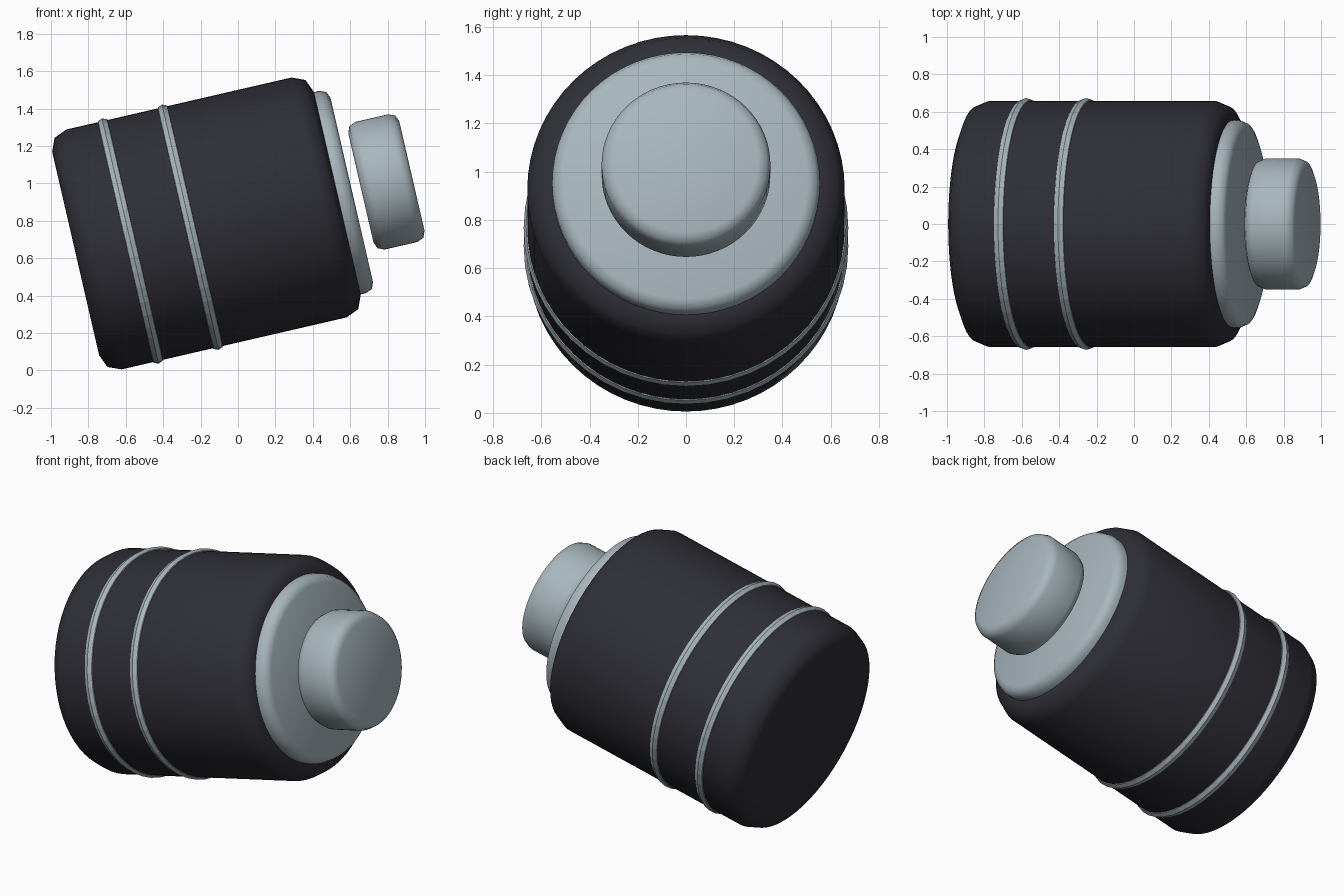
import bpy
from math import radians
from mathutils import Matrix

cube = bpy.data.objects.get("Cube")
if cube:
    bpy.data.objects.remove(cube, do_unlink=True)

# Everything shares one axis, tilted up 13 degrees towards +x
TILT = Matrix.Translation((-0.181, 0, 0.783)) @ Matrix.Rotation(radians(77), 4, 'Y')


def material(name, colour, roughness):
    mat = bpy.data.materials.new(name)
    mat.use_nodes = True
    mat.diffuse_color = colour
    bsdf = mat.node_tree.nodes["Principled BSDF"]
    bsdf.inputs["Base Color"].default_value = colour
    bsdf.inputs["Roughness"].default_value = roughness
    return mat


dark = material("charcoal", (0.028, 0.028, 0.038, 1), 0.5)
grey = material("pale_grey", (0.39, 0.47, 0.51, 1), 0.5)


def finish(name, mat, along):
    """Name and colour the new part and place it along the tilted axis."""
    obj = bpy.context.object
    obj.name = name
    obj.data.materials.append(mat)
    obj.matrix_world = TILT @ Matrix.Translation((0, 0, along))
    return obj


def drum(name, mat, radius, start, end, bevel):
    """Cylinder with rounded rims between two positions on the axis."""
    bpy.ops.mesh.primitive_cylinder_add(vertices=64, radius=radius, depth=end - start)
    obj = finish(name, mat, (start + end) / 2)
    mod = obj.modifiers.new("rounded_rims", 'BEVEL')
    mod.width = bevel
    mod.segments = 2
    mod.limit_method = 'ANGLE'
    mod.angle_limit = radians(40)
    bpy.ops.object.modifier_apply(modifier=mod.name)
    bpy.ops.object.shade_smooth_by_angle(angle=radians(50))


# Main barrel, end plate and the floating button in front of it
drum("barrel", dark, 0.658, -0.705, 0.73, 0.1)
drum("end_plate", grey, 0.555, 0.65, 0.81, 0.05)
drum("button", grey, 0.35, 0.86, 1.14, 0.05)

# Two raised bands around the barrel
for name, along in (("rear_band", -0.405), ("middle_band", -0.076)):
    bpy.ops.mesh.primitive_torus_add(major_radius=0.638, minor_radius=0.035,
                                     major_segments=48, minor_segments=8)
    finish(name, grey, along)
